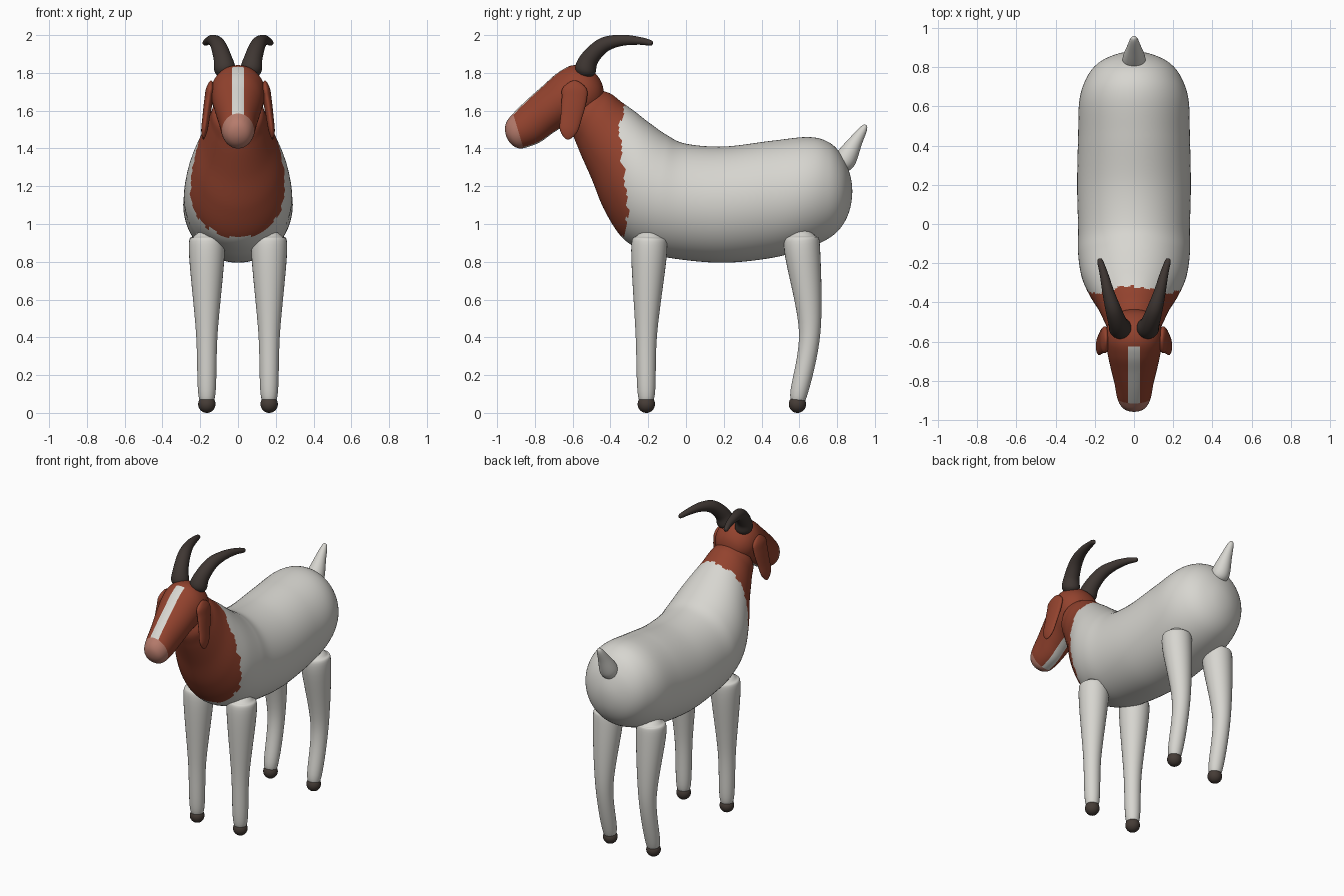
import bpy, bmesh, math
from mathutils import Vector, noise


def material(name, rgb):
    m = bpy.data.materials.new(name)
    m.diffuse_color = (*rgb, 1)
    return m


WHITE = material("white coat", (0.68, 0.67, 0.63))
BROWN = material("red brown coat", (0.29, 0.055, 0.027))
PINK = material("pink muzzle", (0.47, 0.20, 0.15))
HORN = material("dark horn", (0.05, 0.038, 0.033))
HOOF = material("dark hoof", (0.06, 0.045, 0.037))


def loft(name, rings, mats, sides=32, steps=8, cuts=(), rule=None):
    """Smooth skin through elliptical rings (centre, u, v); both ends are poles."""
    # reflected rings beyond the poles make rounded ends
    flip = lambda r: (r[0], -r[1], -r[2])
    ext = [flip(rings[1])] + rings + [flip(rings[-2])]
    dense = []
    for i in range(1, len(ext) - 2):
        for k in range(steps):
            t = k / steps
            dense.append([0.5 * (2 * b + (c - a) * t + (2 * a - 5 * b + 4 * c - d) * t * t
                                 + (3 * b - a - 3 * c + d) * t ** 3)
                          for a, b, c, d in zip(*ext[i - 1:i + 3])])
    dense.append(rings[-1])
    bm = bmesh.new()
    grid = [[bm.verts.new(c + u * math.cos(2 * math.pi * j / sides)
                          + v * math.sin(2 * math.pi * j / sides))
             for j in range(sides)] for c, u, v in dense]
    for r0, r1 in zip(grid, grid[1:]):
        for j in range(sides):
            k = (j + 1) % sides
            bm.faces.new((r0[j], r0[k], r1[k], r1[j]))
    bmesh.ops.remove_doubles(bm, verts=bm.verts, dist=1e-5)
    bmesh.ops.recalc_face_normals(bm, faces=bm.faces)
    # crisp colour borders
    for co, no in cuts:
        bmesh.ops.bisect_plane(bm, geom=bm.verts[:] + bm.edges[:] + bm.faces[:],
                               plane_co=co, plane_no=no, dist=1e-5)
    for f in bm.faces:
        f.smooth = True
        if rule:
            f.material_index = rule(f.calc_center_median())
    me = bpy.data.meshes.new(name)
    bm.to_mesh(me)
    bm.free()
    for m in mats:
        me.materials.append(m)
    ob = bpy.data.objects.new(name, me)
    bpy.context.collection.objects.link(ob)
    return ob


def profile(stations):
    """Rings from side-view top (y, z), bottom (y, z) and half width."""
    out = []
    for ty, tz, by, bz, w in stations:
        t, b = Vector((0, ty, tz)), Vector((0, by, bz))
        out.append(((t + b) / 2, Vector((w, 0, 0)), (t - b) / 2))
    return out


def tube(path, side=1, flat=1.0):
    """Rings along a path of (x, y, z, radius); flat squashes them across x."""
    pts = [Vector((p[0] * side, p[1], p[2])) for p in path]
    out = []
    for i, p in enumerate(pts):
        t = (pts[min(i + 1, len(pts) - 1)] - pts[max(i - 1, 0)]).normalized()
        v = t.cross(Vector((1, 0, 0))).normalized()
        u = v.cross(t)
        out.append((p, u * path[i][3] * flat, v * path[i][3]))
    return out


# body and neck, brown in front of a ragged border
def coat(c):
    edge = -0.30 - 0.12 * max(0, min(c.z - 1.05, 0.45)) + 0.25 * max(0, c.z - 1.5)
    if c.z < 1.05:
        edge -= 0.25 * (1.05 - c.z)
    return int(c.y < edge + 0.022 * noise.noise(c * 22))


loft("body", profile([
    (0.88, 1.16, 0.88, 1.16, 0), (0.87, 1.255, 0.862, 1.06, 0.09),
    (0.83, 1.355, 0.815, 0.975, 0.18), (0.76, 1.43, 0.74, 0.915, 0.24),
    (0.65, 1.46, 0.62, 0.865, 0.278), (0.45, 1.44, 0.45, 0.82, 0.285),
    (0.20, 1.41, 0.20, 0.795, 0.29), (0.0, 1.425, -0.05, 0.815, 0.285),
    (-0.10, 1.47, -0.20, 0.85, 0.285), (-0.20, 1.54, -0.33, 0.92, 0.268),
    (-0.27, 1.595, -0.43, 1.07, 0.23), (-0.34, 1.645, -0.50, 1.24, 0.185),
    (-0.41, 1.695, -0.57, 1.40, 0.15), (-0.49, 1.70, -0.60, 1.50, 0.12),
    (-0.57, 1.62, -0.57, 1.62, 0)]),
    [WHITE, BROWN], sides=72, steps=10, rule=coat)

# head with a blaze and a pink muzzle
nose_co, nose_no = Vector((0, -0.89, 1.50)), Vector((0, 1, 0.3)).normalized()


def face(c):
    if (c - nose_co).dot(nose_no) < 0:
        return 2
    return int(abs(c.x) < 0.031 and c.y < -0.625)


loft("head", profile([
    (-0.435, 1.69, -0.435, 1.69, 0), (-0.455, 1.765, -0.45, 1.62, 0.08),
    (-0.515, 1.825, -0.50, 1.565, 0.13), (-0.60, 1.84, -0.57, 1.54, 0.145),
    (-0.68, 1.80, -0.64, 1.52, 0.135), (-0.76, 1.73, -0.70, 1.485, 0.12),
    (-0.85, 1.65, -0.77, 1.435, 0.10), (-0.92, 1.58, -0.83, 1.41, 0.088),
    (-0.95, 1.54, -0.88, 1.40, 0.072), (-0.958, 1.50, -0.92, 1.418, 0.045),
    (-0.948, 1.455, -0.948, 1.455, 0)]),
    [BROWN, WHITE, PINK], sides=48,
    cuts=[((0.031, 0, 0), (1, 0, 0)), ((-0.031, 0, 0), (1, 0, 0)),
          ((0, -0.625, 0), (0, 1, 0)), (nose_co, nose_no)], rule=face)

# tail
loft("tail", tube([(0, 0.80, 1.28, 0), (0, 0.815, 1.305, 0.045), (0, 0.845, 1.345, 0.058),
                   (0, 0.90, 1.44, 0.036), (0, 0.943, 1.508, 0.018), (0, 0.952, 1.525, 0)]), [WHITE])

FRONT_LEG = [(0.165, -0.19, 0.97, 0), (0.165, -0.192, 0.935, 0.068), (0.165, -0.195, 0.86, 0.095),
             (0.165, -0.21, 0.42, 0.057), (0.165, -0.21, 0.09, 0.044), (0.165, -0.21, 0.06, 0)]
BACK_LEG = [(0.165, 0.62, 0.975, 0), (0.165, 0.617, 0.94, 0.068), (0.165, 0.615, 0.865, 0.095),
            (0.165, 0.655, 0.43, 0.057), (0.165, 0.595, 0.09, 0.044), (0.165, 0.59, 0.06, 0)]
EAR = [(0.142, -0.59, 1.76, 0), (0.146, -0.59, 1.72, 0.062), (0.155, -0.592, 1.66, 0.066),
       (0.168, -0.607, 1.57, 0.057), (0.179, -0.623, 1.49, 0.045), (0.183, -0.628, 1.447, 0)]
HORNS = [(0.062, -0.545, 1.77, 0), (0.068, -0.535, 1.81, 0.054), (0.082, -0.507, 1.88, 0.048),
         (0.106, -0.435, 1.948, 0.040), (0.132, -0.345, 1.972, 0.030),
         (0.155, -0.25, 1.970, 0.021), (0.174, -0.186, 1.958, 0.014), (0.176, -0.178, 1.955, 0)]

# paired parts
for s, side in ((-1, "right"), (1, "left")):
    for part, path in (("front", FRONT_LEG), ("back", BACK_LEG)):
        loft(f"{part}_leg_{side}", tube(path, s), [WHITE])
        x, y = path[-1][0] * s, path[-1][1]
        hoof = [(x, y, 0.046 + 0.046 * math.cos(a * math.pi / 6), 0.046 * math.sin(a * math.pi / 6))
                for a in range(7)]
        hoof[-1] = (x, y, 0, 0)
        loft(f"{part}_hoof_{side}", tube(hoof), [HOOF], steps=3)
    loft(f"ear_{side}", tube(EAR, s, 0.35), [BROWN])
    loft(f"horn_{side}", tube(HORNS, s), [HORN])
